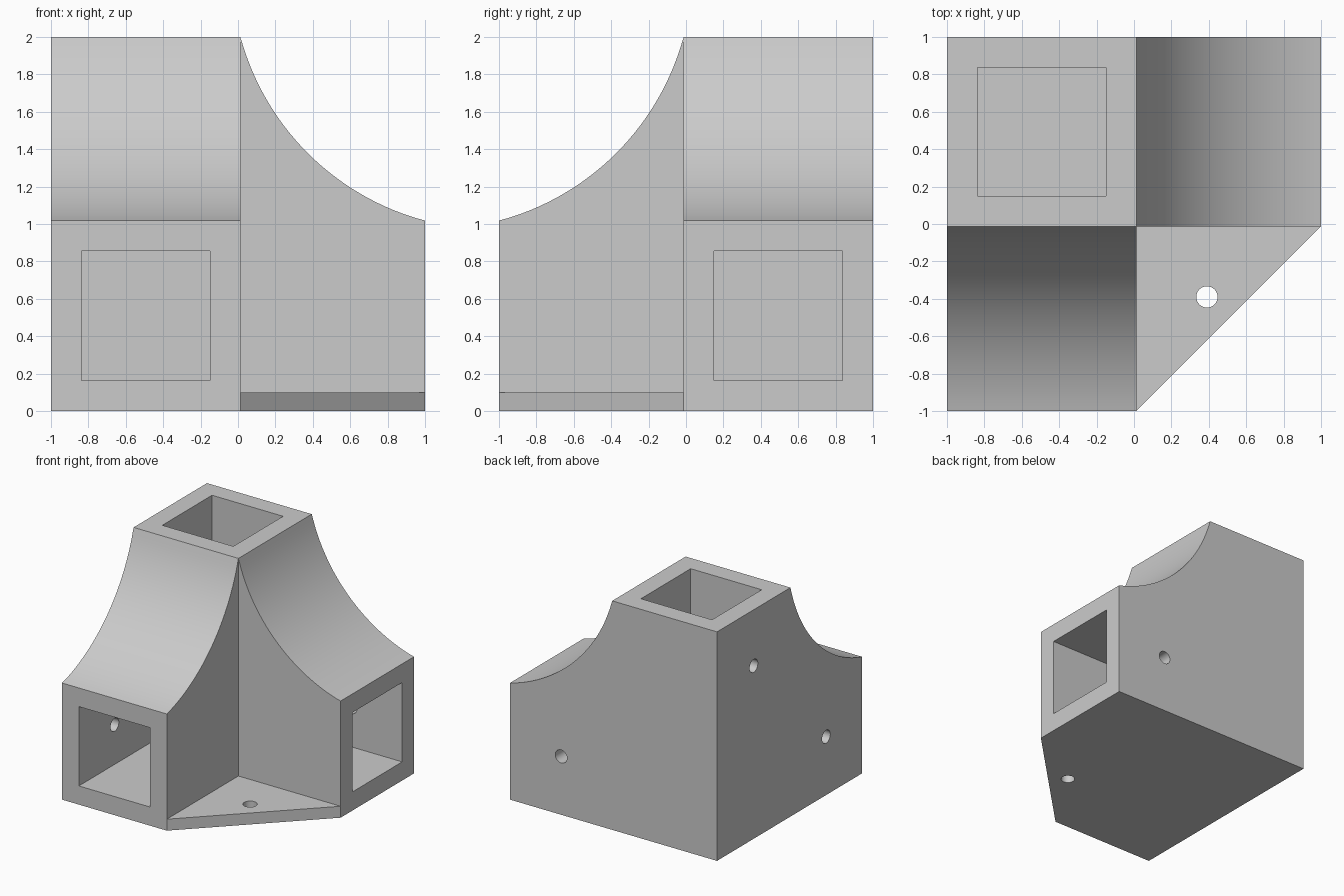
import bpy, bmesh, math
from mathutils import Vector, Matrix

if "Cube" in bpy.data.objects:
    bpy.data.objects.remove(bpy.data.objects["Cube"])

E = 0.0125      # inner edge of the square column
H = 1.0187      # height of the side sockets
WALL = 0.163    # wall thickness of the sockets
BOLT = 0.057    # bolt hole radius

grey = bpy.data.materials.new("plain_grey")
grey.diffuse_color = (0.6, 0.6, 0.6, 1)
grey.use_nodes = True
grey.node_tree.nodes["Principled BSDF"].inputs["Base Color"].default_value = grey.diffuse_color


def new_object(name, bm):
    bmesh.ops.recalc_face_normals(bm, faces=bm.faces)
    mesh = bpy.data.meshes.new(name)
    bm.to_mesh(mesh)
    bm.free()
    mesh.materials.append(grey)
    ob = bpy.data.objects.new(name, mesh)
    bpy.context.collection.objects.link(ob)
    return ob


def prism(name, points, shift):
    bm = bmesh.new()
    face = bm.faces.new([bm.verts.new(p) for p in points])
    new = bmesh.ops.extrude_face_region(bm, geom=[face])["geom"]
    verts = [v for v in new if isinstance(v, bmesh.types.BMVert)]
    bmesh.ops.translate(bm, vec=Vector(shift), verts=verts)
    return new_object(name, bm)


def box(name, lo, hi):
    pts = [(lo[0], lo[1], lo[2]), (hi[0], lo[1], lo[2]),
           (hi[0], hi[1], lo[2]), (lo[0], hi[1], lo[2])]
    return prism(name, pts, (0, 0, hi[2] - lo[2]))


def rod(name, centre, axis, length):
    bm = bmesh.new()
    turn = Vector((0, 0, 1)).rotation_difference(Vector(axis)).to_matrix().to_4x4()
    bmesh.ops.create_cone(bm, cap_ends=True, segments=32, radius1=BOLT, radius2=BOLT,
                          depth=length, matrix=Matrix.Translation(centre) @ turn)
    return new_object(name, bm)


def combine(target, other, operation):
    mod = target.modifiers.new("combine", 'BOOLEAN')
    mod.operation, mod.object, mod.solver = operation, other, 'EXACT'
    bpy.context.view_layer.objects.active = target
    bpy.ops.object.modifier_apply(modifier=mod.name)
    bpy.data.objects.remove(other, do_unlink=True)


# Concave sixty degree sweep from the low socket end up to the column top
radius = math.hypot(1 - E, 2 - H)
cx = E + radius * math.cos(math.radians(15))
cz = H + radius * math.sin(math.radians(75))
arc = []
for i in range(33):
    a = math.radians(255 - 60 * i / 32)
    arc.append((cx + radius * math.cos(a), cz + radius * math.sin(a)))
arc[0], arc[-1] = (1, H), (E, 2)

# Column with the right arm, then the front arm and the triangular foot
profile = [(-1, 0), (1, 0)] + arc + [(-1, 2)]
bracket = prism("corner_bracket", [(u, -E, w) for u, w in profile], (0, 1 + E, 0))
arm_profile = [(E, 0), (1, 0)] + arc
front_arm = prism("front_arm", [(-1, -u, w) for u, w in arm_profile], (1 + E, 0, 0))
combine(bracket, front_arm, 'UNION')
foot = prism("foot_plate", [(E, -E, 0), (1, -E, 0), (E, -1, 0)], (0, 0, 0.1))
combine(bracket, foot, 'UNION')

# Square sockets in the top, front and right ends
a, b = -1 + WALL, E - WALL
combine(bracket, box("top_socket", (a, -b, H), (b, -a, 2.1)), 'DIFFERENCE')
combine(bracket, box("front_socket", (a, -1.1, WALL), (b, -E, H - WALL)), 'DIFFERENCE')
combine(bracket, box("right_socket", (E, -b, WALL), (1.1, -a, H - WALL)), 'DIFFERENCE')

# Bolt holes through the outer walls and the foot
m = 0.494
for name, centre, axis in (("top_bolt", (-1, m, 1.51), (1, 0, 0)),
                           ("front_bolt", (-1, -0.506, H / 2), (1, 0, 0)),
                           ("right_bolt", (0.506, 1, H / 2), (0, 1, 0)),
                           ("foot_bolt", (0.39, -0.39, 0.05), (0, 0, 1))):
    combine(bracket, rod(name, centre, axis, 0.5), 'DIFFERENCE')

# Smooth sweeps and bores, crisp edges
bpy.ops.object.select_all(action='DESELECT')
bracket.select_set(True)
bpy.context.view_layer.objects.active = bracket
bpy.ops.object.shade_smooth_by_angle(angle=math.radians(30))
